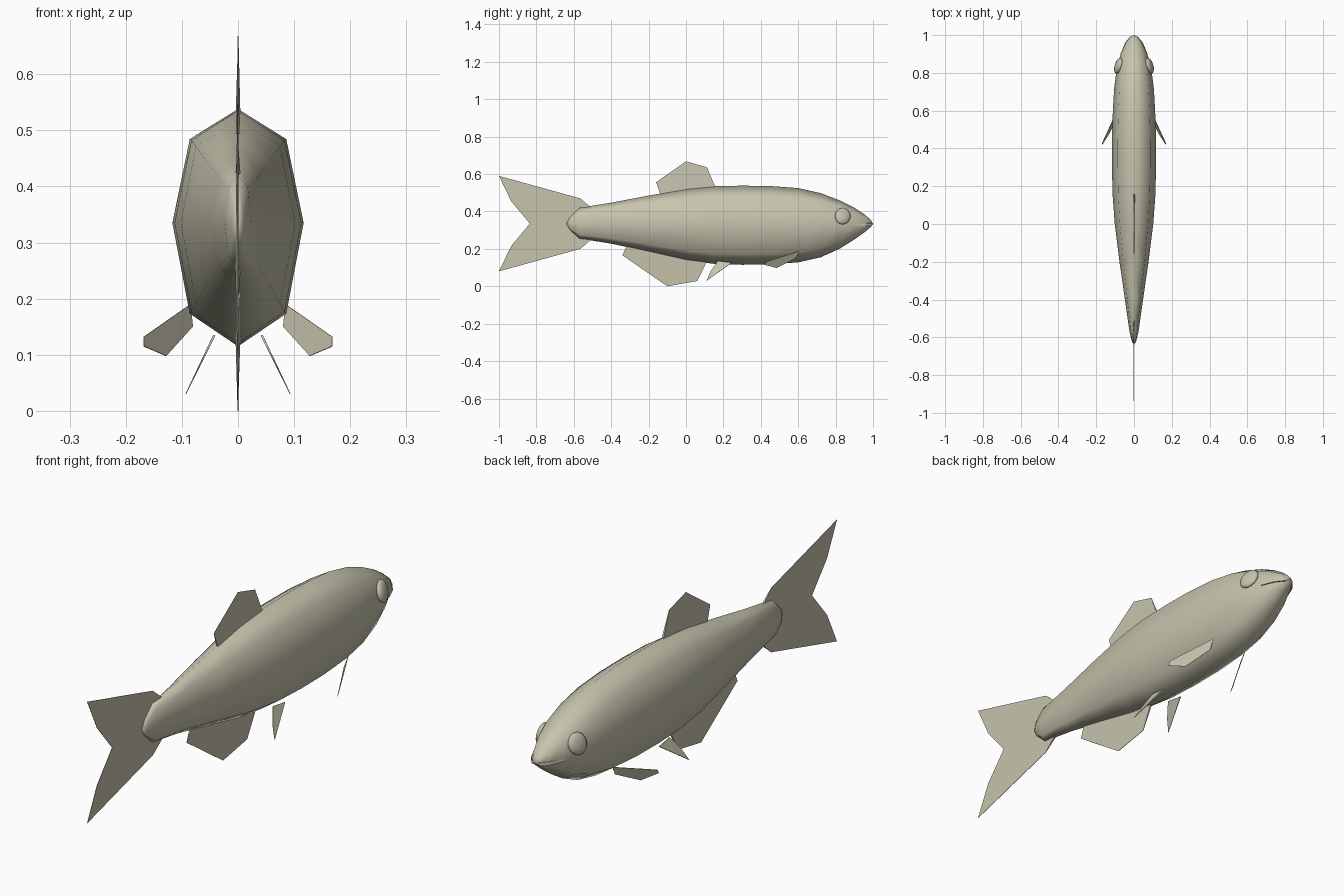
import bpy, bmesh, math
from mathutils import Vector

cube = bpy.data.objects.get("Cube")
if cube:
    bpy.data.objects.remove(cube)

mat = bpy.data.materials.new("pale olive grey")
mat.use_nodes = True
COLOR = (0.57, 0.55, 0.42, 1)
mat.diffuse_color = COLOR
mat.node_tree.nodes["Principled BSDF"].inputs["Base Color"].default_value = COLOR


def finish(name, bm, smooth):
    bmesh.ops.recalc_face_normals(bm, faces=bm.faces)
    for f in bm.faces:
        f.smooth = smooth
    mesh = bpy.data.meshes.new(name)
    bm.to_mesh(mesh)
    bm.free()
    mesh.materials.append(mat)
    obj = bpy.data.objects.new(name, mesh)
    bpy.context.collection.objects.link(obj)
    return obj


def loft(name, rings, start=None, end=None):
    """Skin a list of equal rings, closing each end with a point or a cap."""
    bm = bmesh.new()
    rows = [[bm.verts.new(p) for p in ring] for ring in rings]
    n = len(rows[0])
    for a, b in zip(rows, rows[1:]):
        for i in range(n):
            j = (i + 1) % n
            bm.faces.new((a[i], a[j], b[j], b[i]))
    for row, tip in ((rows[0], start), (rows[-1], end)):
        if tip:
            v = bm.verts.new(tip)
            for i in range(n):
                bm.faces.new((row[i], row[(i + 1) % n], v))
        else:
            bm.faces.new(row)
    return bm


def fin(name, points, base, mirror=False):
    """Thin plate that tapers from its first and last points to the far edge."""
    pts = [Vector(p) for p in points]
    normal = (pts[1] - pts[0]).cross(pts[2] - pts[0]).normalized()
    for side in ((1, -1) if mirror else (1,)):
        bm = bmesh.new()
        sheets = []
        for s in (1, -1):
            sheet = []
            for i, p in enumerate(pts):
                t = base if i in (0, len(pts) - 1) else 0.0008
                q = p + normal * s * t
                sheet.append(bm.verts.new((q.x * side, q.y, q.z)))
            sheets.append(sheet)
            bm.faces.new(sheet)
        a, b = sheets
        for i in range(len(pts)):
            j = (i + 1) % len(pts)
            bm.faces.new((a[i], a[j], b[j], b[i]))
        prefix = ("left_" if side > 0 else "right_") if mirror else ""
        finish(prefix + name, bm, False)


# Body: eight-sided sections as (y, half width, top, bottom)
MID = 0.335
SECTIONS = [
    (-0.62, 0.012, 0.37, 0.30), (-0.57, 0.024, 0.42, 0.255),
    (-0.40, 0.048, 0.447, 0.228), (-0.20, 0.077, 0.485, 0.185),
    (0.0, 0.102, 0.52, 0.14), (0.15, 0.113, 0.535, 0.12),
    (0.30, 0.117, 0.538, 0.115), (0.45, 0.117, 0.536, 0.117),
    (0.60, 0.112, 0.525, 0.128), (0.72, 0.105, 0.498, 0.155),
    (0.82, 0.092, 0.46, 0.20), (0.90, 0.071, 0.42, 0.25),
    (0.96, 0.044, 0.38, 0.293), (0.99, 0.02, 0.352, 0.319),
]


def section(y, w, top, bottom):
    ring = []
    for i in range(8):
        a = i * math.pi / 4
        k = 1.04 if i % 2 else 1
        up = top - MID if math.sin(a) > 0 else MID - bottom
        ring.append((w * k * math.cos(a), y, MID + up * k * math.sin(a)))
    return ring


finish("body", loft("body", [section(*s) for s in SECTIONS],
                    (0, -0.64, MID), (0, 1.0, MID)), True)

# Upper lip: shallow overhanging ledge around the snout
LIP = [(0.90, 0.072), (0.96, 0.047), (0.99, 0.023)]
rings = [[(w, y, 0.322), (w * 0.97, y, 0.336), (0, y, 0.345),
          (-w * 0.97, y, 0.336), (-w, y, 0.322)] for y, w in LIP]
finish("upper_lip", loft("upper_lip", rings, None, (0, 1.0, 0.333)), False)

# Eyes: flattened domes on the sides of the head
for name, side in (("left_eye", 1), ("right_eye", -1)):
    bm = bmesh.new()
    bmesh.ops.create_uvsphere(bm, u_segments=16, v_segments=8, radius=1)
    for v in bm.verts:
        x, y, z = v.co
        v.co = (side * (0.083 + 0.018 * x - 0.010 * y - 0.010 * z),
                0.838 + 0.042 * y, 0.375 + 0.044 * z)
    finish(name, bm, True)

# Tail fin: forked and symmetric about the body axis
upper = [(-0.50, 0.08), (-0.565, 0.135), (-1.0, 0.255), (-0.935, 0.12)]
outline = upper + [(-0.835, 0)] + [(y, -h) for y, h in reversed(upper)]
fin("tail_fin", [(0, y, MID + h) for y, h in outline], 0.005)

# Single fins on the centre line
DORSAL = [(-0.13, 0.47), (-0.16, 0.556), (0, 0.668), (0.112, 0.636), (0.17, 0.50)]
ANAL = [(-0.31, 0.23), (-0.34, 0.166), (-0.1, 0.0), (0.06, 0.028), (0.12, 0.15)]
fin("dorsal_fin", [(0, y, z) for y, z in DORSAL], 0.005)
fin("anal_fin", [(0, y, z) for y, z in ANAL], 0.005)

# Paired fins
PELVIC = [(0.17, 0.135), (0.13, 0.078), (0.11, 0.03), (0.245, 0.126)]
fin("pelvic_fin", [(0.042 + (0.135 - z) * 0.486, y, z) for y, z in PELVIC],
    0.002, True)
PECTORAL = [(0.085, 0.61, 0.19), (0.168, 0.43, 0.132), (0.168, 0.42, 0.115),
            (0.128, 0.483, 0.098), (0.081, 0.587, 0.15)]
fin("pectoral_fin", PECTORAL, 0.001, True)
